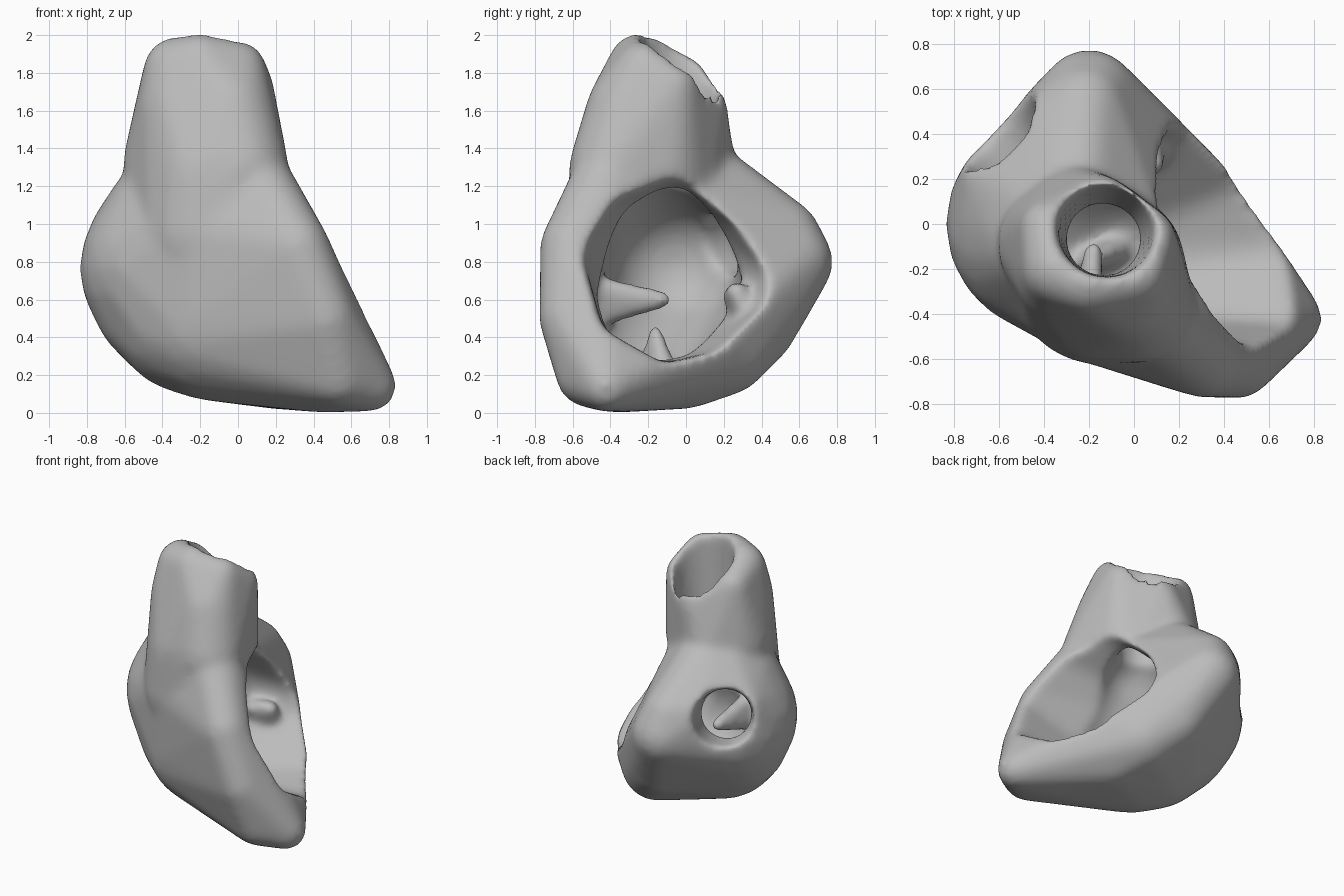
import bpy, bmesh
from mathutils import Matrix

cube = bpy.data.objects.get("Cube")
if cube:
    bpy.data.objects.remove(cube)


def hull(name, balls):
    """Convex skin stretched over balls given as (x, y, z, radius)."""
    bm = bmesh.new()
    for x, y, z, r in balls:
        bmesh.ops.create_icosphere(bm, subdivisions=3, radius=r,
                                   matrix=Matrix.Translation((x, y, z)))
    points = [v.co.copy() for v in bm.verts]
    bm.clear()
    for p in points:
        bm.verts.new(p)
    bmesh.ops.convex_hull(bm, input=bm.verts[:])
    loose = [v for v in bm.verts if not v.link_faces]
    bmesh.ops.delete(bm, geom=loose, context='VERTS')
    bmesh.ops.recalc_face_normals(bm, faces=bm.faces[:])
    mesh = bpy.data.meshes.new(name)
    bm.to_mesh(mesh)
    bm.free()
    obj = bpy.data.objects.new(name, mesh)
    bpy.context.collection.objects.link(obj)
    return obj


# Hollow chamber body with a flat, slanted mouth side
shell = hull("chamber_shell", [
    (.7, -.42, .145, .14), (.53, -.52, .2, .17), (.46, -.61, .5, .17),
    (.31, -.6, .88, .175), (.1, -.42, 1.2, .2), (-.2, .56, .8, .22),
    (-.22, .52, .94, .19), (-.1, .5, .62, .18), (.3, .13, .4, .17),
    (.1, .2, .34, .25), (-.05, .38, .45, .2), (-.35, 0, .77, .49),
    (-.4, -.03, .6, .37), (-.12, -.18, .49, .43), (-.25, -.1, .52, .42),
    (.2, 0, .25, .23), (.45, -.35, .17, .17), (-.35, -.05, 1.05, .34),
    (-.12, -.25, .95, .38), (-.28, 0, 1.28, .23), (-.62, .2, .98, .15),
    (-.42, .43, .98, .14)])

# Upright neck, leaning its open rim backwards
neck = hull("neck", [
    (-.2, -.25, 1.85, .16), (-.33, -.2, 1.82, .17), (0, -.22, 1.82, .15),
    (-.38, -.02, 1.76, .13), (.05, -.07, 1.72, .14), (-.15, .09, 1.62, .13),
    (-.28, -.2, 1.6, .26), (-.04, -.29, 1.6, .24), (-.33, -.09, 1.33, .28),
    (.02, -.37, 1.3, .25), (-.26, .03, 1.33, .23), (-.15, -.25, 1.25, .36),
    (-.15, -.23, .95, .4)])

# Hollows: main chamber, wide mouth, neck bore and side port
mouth = []
for y, z in [(-.42, .8), (-.34, .5), (-.12, .37), (.08, .42), (.28, .62),
             (.13, .85), (-.1, 1.05), (-.31, .97)]:
    x = (.5 - .4 * y - .4 * z) / .83
    mouth.append((x, y, z, .1))
    mouth.append((x + .25, y * 1.15 + .06, z * 1.1, .14))
mouth += [(-.25, -.08, .8, .28), (-.05, -.17, .55, .27)]
hollows = [
    hull("mouth_hollow", mouth),
    hull("chamber_hollow", [(-.36, -.06, .78, .33), (-.05, -.18, .54, .33),
                            (-.12, .1, .68, .2), (-.15, -.12, 1.0, .26)]),
    hull("neck_bore", [(-.14, -.08, 1.05, .15), (-.13, -.06, 1.55, .16),
                       (-.12, -.01, 1.97, .23)]),
    hull("side_port", [(-.4, .08, .86, .15), (-.68, .51, .99, .23)]),
]

# Soft flaps inside the chamber
flaps = [
    hull("front_flap", [(-.2, -.53, .68, .06), (-.25, -.5, .5, .06),
                        (-.18, -.12, .6, .05)]),
    hull("back_flap", [(-.1, .36, .45, .08), (.05, .37, .42, .08),
                       (.08, .27, .64, .06), (-.05, .25, .62, .06)]),
    hull("lower_flap", [(-.25, -.2, .18, .07), (-.05, -.1, .18, .07),
                        (-.18, -.16, .43, .04)]),
]

# Combine the parts, then fuse and soften every edge
steps = [(neck, 'UNION')]
steps += [(h, 'DIFFERENCE') for h in hollows]
steps += [(f, 'UNION') for f in flaps]
for part, operation in steps:
    cut = shell.modifiers.new(part.name, 'BOOLEAN')
    cut.object, cut.operation, cut.solver = part, operation, 'EXACT'
remesh = shell.modifiers.new("fuse", 'REMESH')
remesh.mode, remesh.voxel_size = 'VOXEL', .022
soften = shell.modifiers.new("soften", 'SMOOTH')
soften.factor, soften.iterations = .5, 24

graph = bpy.context.evaluated_depsgraph_get()
baked = bpy.data.meshes.new_from_object(shell.evaluated_get(graph))
shell.modifiers.clear()
shell.data = baked
for part, _ in steps:
    bpy.data.objects.remove(part)

# Single grey finish
grey = bpy.data.materials.new("plain_grey")
grey.use_nodes = True
colour = (.5, .5, .5, 1)
grey.diffuse_color = colour
grey.node_tree.nodes["Principled BSDF"].inputs["Base Color"].default_value = colour
baked.materials.clear()
baked.materials.append(grey)
for face in baked.polygons:
    face.material_index = 0
    face.use_smooth = True
